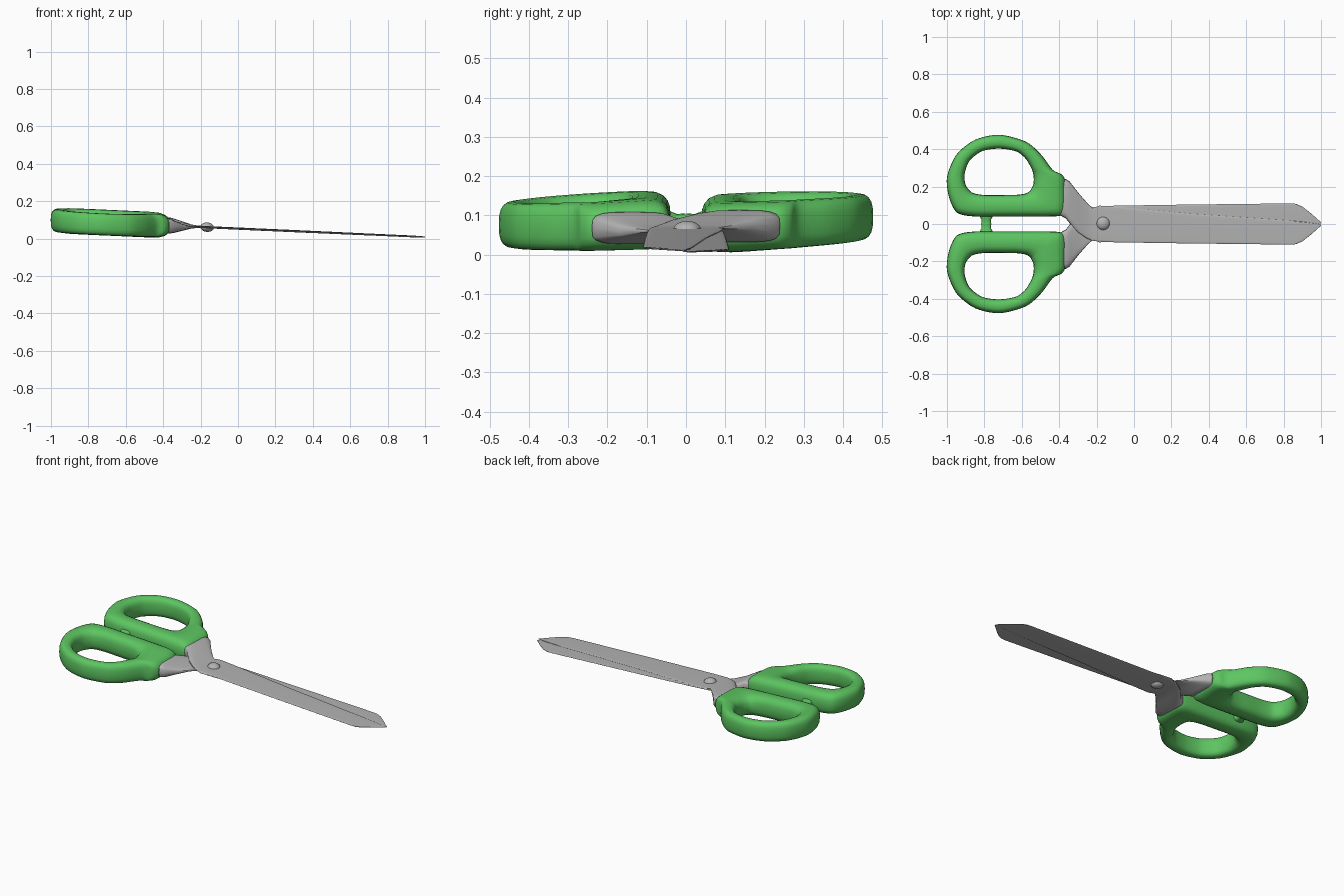
import bpy, bmesh, math
from mathutils import Vector, Matrix

if "Cube" in bpy.data.objects:
    bpy.data.objects.remove(bpy.data.objects["Cube"])

green = bpy.data.materials.new("green_plastic")
green.diffuse_color = (0.11, 0.56, 0.12, 1)
green.use_nodes = True
green.node_tree.nodes["Principled BSDF"].inputs["Base Color"].default_value = green.diffuse_color
grey = bpy.data.materials.new("steel")
grey.diffuse_color = (0.45, 0.45, 0.45, 1)
grey.use_nodes = True
grey.node_tree.nodes["Principled BSDF"].inputs["Base Color"].default_value = grey.diffuse_color


def finish(bm, name, mat, flip=False, angle=40):
    # flip gives the opposite half; the whole tool then tilts down to the tips
    if flip:
        bm.transform(Matrix.Rotation(math.pi, 4, 'X'))
    for v in bm.verts:
        v.co.z += 0.0535 - 0.045 * v.co.x
    bmesh.ops.recalc_face_normals(bm, faces=bm.faces)
    me = bpy.data.meshes.new(name)
    bm.to_mesh(me)
    bm.free()
    me.materials.append(mat)
    ob = bpy.data.objects.new(name, me)
    bpy.context.collection.objects.link(ob)
    bpy.ops.object.select_all(action='DESELECT')
    ob.select_set(True)
    bpy.context.view_layer.objects.active = ob
    bpy.ops.object.shade_smooth_by_angle(angle=math.radians(angle))


def superellipse(n, e):
    def p(v):
        return math.copysign(abs(v) ** e, v) if abs(v) > 1e-6 else 0.0
    return [(p(math.cos(2 * math.pi * i / n)), p(math.sin(2 * math.pi * i / n))) for i in range(n)]


def loft(bm, rings, closed):
    vs = [[bm.verts.new(c) for c in r] for r in rings]
    n = len(vs[0])
    for i in range(len(vs) if closed else len(vs) - 1):
        a, b = vs[i], vs[(i + 1) % len(vs)]
        for j in range(n):
            bm.faces.new((a[j], a[(j + 1) % n], b[(j + 1) % n], b[j]))
    if not closed:
        bm.faces.new(vs[0])
        bm.faces.new(vs[-1])


def smooth_loop(pts, steps):
    out, n = [], len(pts)
    for i in range(n):
        p0, p1, p2, p3 = (Vector(pts[(i + k) % n]) for k in (-1, 0, 1, 2))
        m1, m2 = (p2 - p0) * 0.42, (p3 - p1) * 0.42
        for s in range(steps):
            t = s / steps
            out.append(p1 * (2 * t**3 - 3 * t**2 + 1) + m1 * (t**3 - 2 * t**2 + t)
                       + p2 * (3 * t**2 - 2 * t**3) + m2 * (t**3 - t**2))
    return out


# Handle loop: outer x, y and matching finger hole x, y
HANDLE = [
    (-1.0, .25, -.905, .27), (-.988, .14, -.90, .21), (-.945, .06, -.865, .168),
    (-.85, .04, -.80, .155), (-.70, .04, -.70, .155), (-.56, .04, -.63, .156),
    (-.45, .04, -.58, .163), (-.385, .047, -.555, .178), (-.366, .085, -.543, .20),
    (-.365, .16, -.537, .22), (-.368, .235, -.536, .245), (-.39, .267, -.539, .27),
    (-.435, .29, -.55, .30), (-.50, .375, -.58, .35), (-.58, .441, -.63, .388),
    (-.72, .477, -.72, .403), (-.85, .45, -.81, .39), (-.95, .37, -.878, .34)]


def handle(name, flip):
    bm = bmesh.new()
    sec = superellipse(20, 0.72)
    rings = []
    for ox, oy, ix, iy in smooth_loop(HANDLE, 5):
        t = (oy - 0.04) / 0.44
        zc, hz = -0.004 + 0.014 * t, 0.065 - 0.007 * t
        rings.append([((ox + ix) / 2 + (ox - ix) / 2 * c, (oy + iy) / 2 + (oy - iy) / 2 * c,
                       zc + hz * s) for c, s in sec])
    loft(bm, rings, True)
    finish(bm, name, green, flip, 60)


# Blade with shank: x, y low, y high, z low, z high
BLADE = [
    (-.42, .06, .225, -.04, .043), (-.365, .03, .24, -.038, .043), (-.345, .005, .228, -.03, .039),
    (-.30, -.045, .17, -.012, .026), (-.25, -.078, .112, -.002, .011), (-.22, -.09, .085, 0, .007),
    (-.185, -.094, .098, 0, .006), (-.1, -.098, .093, 0, .006), (.3, -.104, .055, 0, .006),
    (.83, -.11, .018, 0, .005), (.865, -.108, .015, 0, .005), (.90, -.093, .012, 0, .005),
    (.94, -.062, .007, 0, .005), (.965, -.04, .003, 0, .004), (1.0, -.009, -.004, 0, .003)]


def blade(name, flip):
    bm = bmesh.new()
    sec = superellipse(20, 0.5)
    loft(bm, [[(x, (a + b) / 2 + (b - a) / 2 * c, (l + h) / 2 + (h - l) / 2 * s) for c, s in sec]
              for x, a, b, l, h in BLADE], False)
    finish(bm, name, grey, flip, 35)


# Stop peg between the handles
def stop_peg(name, flip):
    bm = bmesh.new()
    sec = superellipse(16, 0.8)
    loft(bm, [[(-.79 + r * c, y, 0.6 * r * s) for c, s in sec]
              for y, r in ((.07, .038), (.038, .034), (.022, .024), (.001, .027))], False)
    finish(bm, name, green, flip)


for side, flip in (("left", False), ("right", True)):
    handle(side + "_handle", flip)
    blade(side + "_blade", flip)
    stop_peg(side + "_stop_peg", flip)

# Pivot rivet
bm = bmesh.new()
bmesh.ops.create_uvsphere(bm, u_segments=32, v_segments=16, radius=1)
bm.transform(Matrix.Translation((-.165, .003, 0)) @ Matrix.Diagonal((.036, .036, .025, 1)))
finish(bm, "pivot_rivet", grey)
